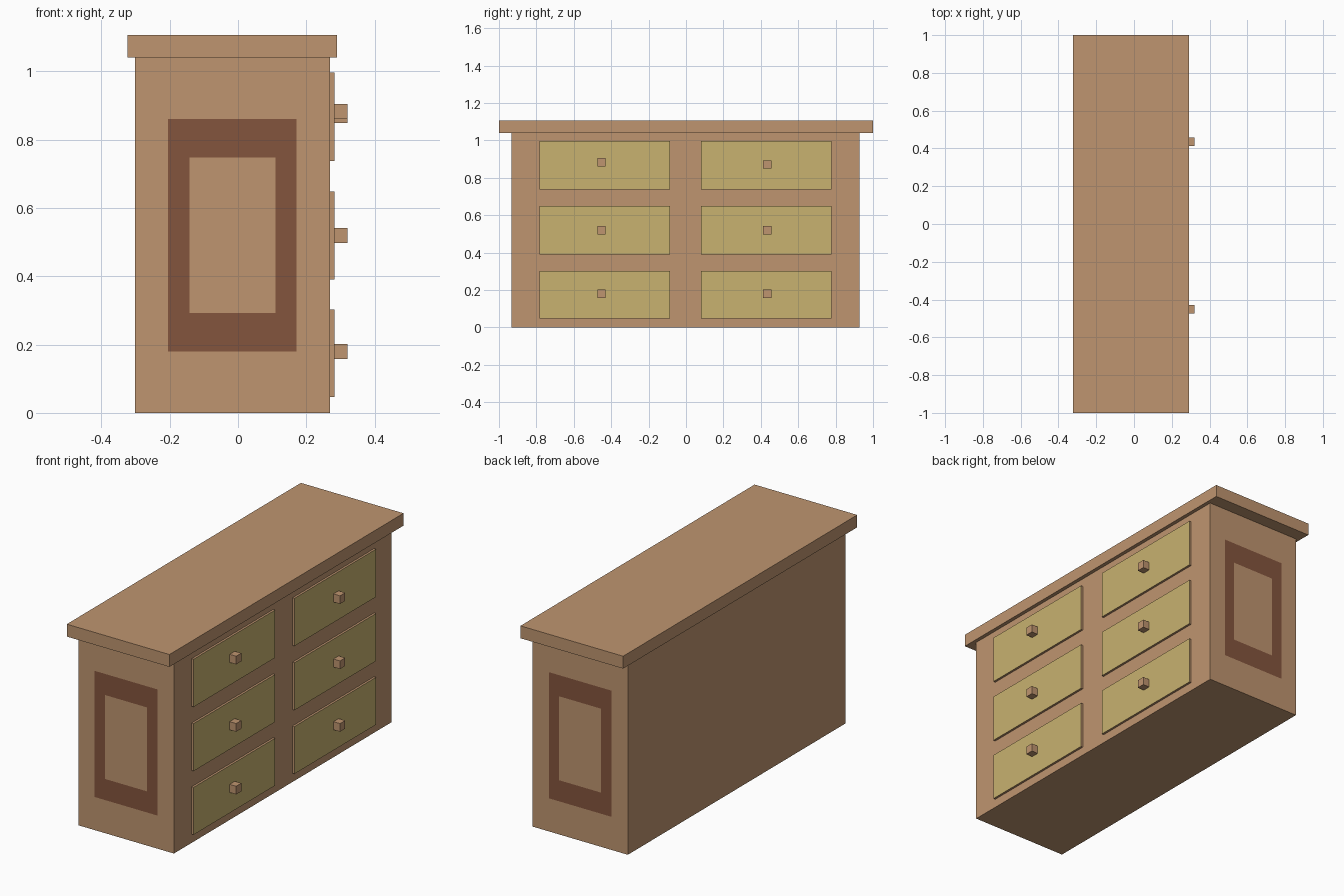
import bpy, bmesh

if "Cube" in bpy.data.objects:
    bpy.data.objects.remove(bpy.data.objects["Cube"])


def material(name, rgb):
    m = bpy.data.materials.new(name)
    m.diffuse_color = (*rgb, 1)
    m.use_nodes = True
    m.node_tree.nodes["Principled BSDF"].inputs["Base Color"].default_value = m.diffuse_color
    return m


WOOD = material("wood", (0.52, 0.30, 0.16))
DARK = material("dark_wood", (0.23, 0.09, 0.047))
YELLOW = material("drawer_paint", (0.58, 0.445, 0.16))


def box_mesh(x, y, z):
    """bmesh box from (min, max) ranges"""
    bm = bmesh.new()
    bmesh.ops.create_cube(bm, size=1)
    for v in bm.verts:
        v.co = [r[0] if c < 0 else r[1] for c, r in zip(v.co, (x, y, z))]
    return bm


def finish(name, bm, *mats):
    mesh = bpy.data.meshes.new(name)
    bm.to_mesh(mesh)
    bm.free()
    for m in mats:
        mesh.materials.append(m)
    obj = bpy.data.objects.new(name, mesh)
    bpy.context.collection.objects.link(obj)
    return obj


def inset_to(bm, face, x, z):
    """Inset an end face to a given rectangle and return the border faces"""
    mid = face.calc_center_median()
    ring = bmesh.ops.inset_individual(bm, faces=[face], thickness=0.02)["faces"]
    for v in face.verts:
        v.co.x = x[0] if v.co.x < mid.x else x[1]
        v.co.z = z[0] if v.co.z < mid.z else z[1]
    return ring


# Carcass with a flush dark frame on both ends
bm = box_mesh((-0.302, 0.27), (-0.933, 0.928), (0, 1.04))
bm.normal_update()
for end in [f for f in bm.faces if abs(f.normal.y) > 0.9]:
    inset_to(bm, end, (-0.205, 0.171), (0.179, 0.861))
    for f in inset_to(bm, end, (-0.142, 0.11), (0.293, 0.747)):
        f.material_index = 1
finish("cabinet_body", bm, WOOD, DARK)

# Overhanging top
finish("top_board", box_mesh((-0.324, 0.29), (-1, 1), (1.04, 1.107)), WOOD)

# Drawers and square knobs: two columns of three
columns = [("left", (-0.782, -0.085), -0.452, (0.158, 0.497, 0.861)),
           ("right", (0.08, 0.777), 0.435, (0.158, 0.497, 0.849))]
for side, y, knob_y, knob_z in columns:
    for i, z in enumerate([(0.047, 0.303), (0.391, 0.648), (0.738, 0.996)]):
        bm = box_mesh((0.265, 0.282), y, z)
        bm.normal_update()
        for f in bm.faces:
            f.material_index = int(f.normal.x > 0.9)
        finish(f"drawer_{side}_{i + 1}", bm, WOOD, YELLOW)
        finish(f"knob_{side}_{i + 1}",
               box_mesh((0.279, 0.321), (knob_y - 0.022, knob_y + 0.022),
                        (knob_z[i], knob_z[i] + 0.044)), WOOD)
